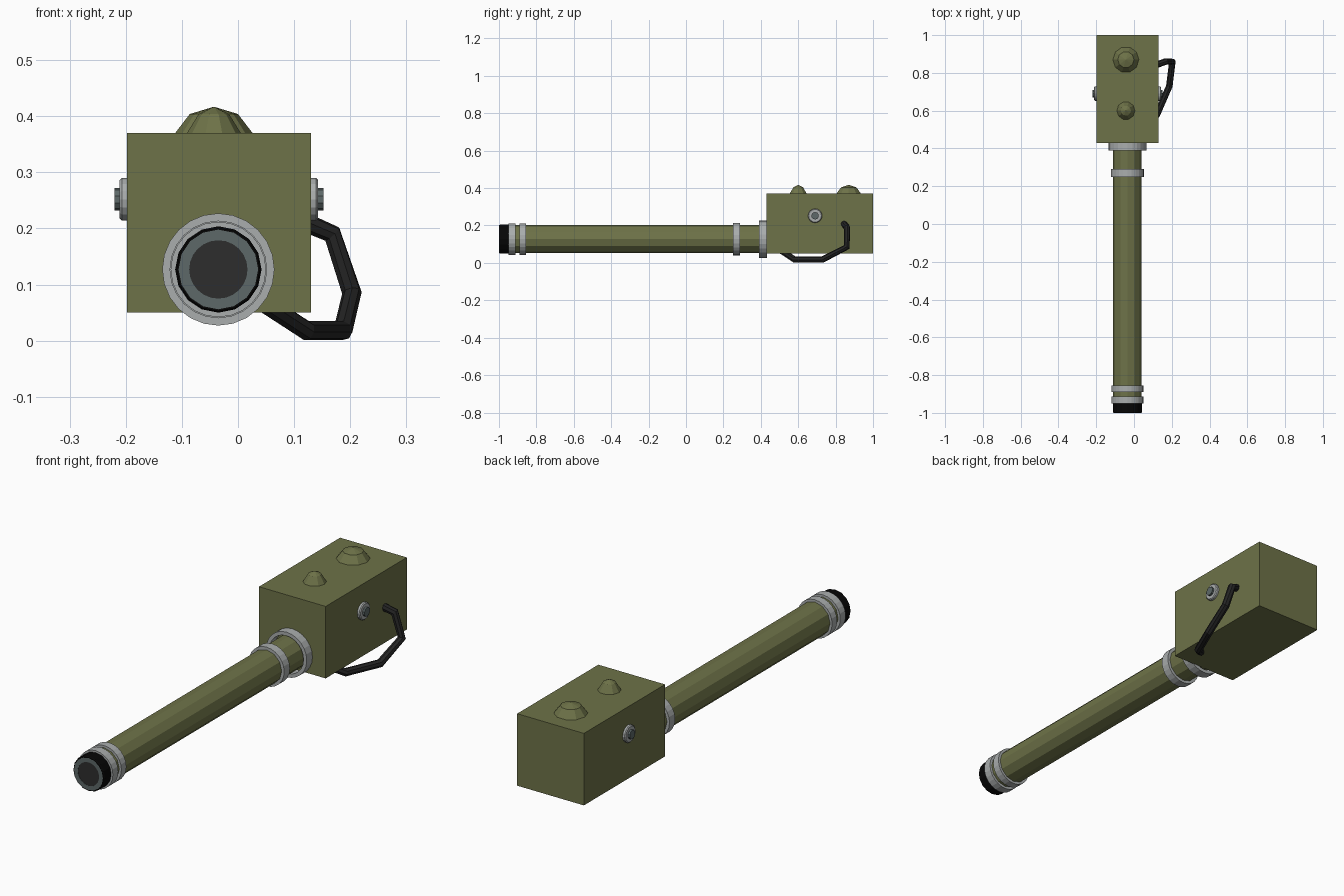
import bpy, bmesh, math
from mathutils import Matrix, Vector

if "Cube" in bpy.data.objects:
    bpy.data.objects.remove(bpy.data.objects["Cube"])


def material(name, rgb):
    m = bpy.data.materials.new(name)
    m.diffuse_color = (*rgb, 1)
    m.use_nodes = True
    m.node_tree.nodes["Principled BSDF"].inputs["Base Color"].default_value = m.diffuse_color
    return m


OLIVE = material("olive", (0.155, 0.17, 0.065))
SILVER = material("light_grey", (0.40, 0.42, 0.42))
STEEL = material("blue_grey", (0.11, 0.14, 0.14))
BLACK = material("black", (0.002, 0.002, 0.002))
RUBBER = material("dark_rubber", (0.018, 0.018, 0.018))
GLASS = material("dark_glass", (0.026, 0.026, 0.026))


def finish(name, bm, mat, smooth=False):
    bmesh.ops.recalc_face_normals(bm, faces=bm.faces)
    me = bpy.data.meshes.new(name)
    bm.to_mesh(me)
    bm.free()
    me.materials.append(mat)
    ob = bpy.data.objects.new(name, me)
    bpy.context.collection.objects.link(ob)
    for p in me.polygons:
        p.use_smooth = smooth
    return ob


def lathe(name, profile, sides, origin, axis, mat, closed=False):
    """Spin (radius, height) points about an axis through origin."""
    bm = bmesh.new()
    rot = Vector((0, 0, 1)).rotation_difference(Vector(axis)).to_matrix().to_4x4()
    rings = []
    for r, h in profile:
        if r == 0:
            rings.append([bm.verts.new((0, 0, h))] * sides)
        else:
            rings.append([bm.verts.new((r * math.cos(2 * math.pi * i / sides),
                                        r * math.sin(2 * math.pi * i / sides), h))
                          for i in range(sides)])
    pairs = list(zip(rings, rings[1:]))
    if closed:
        pairs.append((rings[-1], rings[0]))
    for a, b in pairs:
        for i in range(sides):
            j = (i + 1) % sides
            bm.faces.new(list(dict.fromkeys((a[i], a[j], b[j], b[i]))))
    bm.transform(Matrix.Translation(origin) @ rot)
    return finish(name, bm, mat)


# Housing box
bm = bmesh.new()
bmesh.ops.create_cube(bm, size=1)
bm.transform(Matrix.Translation((-0.034, 0.715, 0.21)) @ Matrix.Diagonal((0.328, 0.57, 0.32, 1)))
finish("housing", bm, OLIVE)

# Long tube and its rings, measured along y
AXIS = (-0.035, 0, 0.127)
ALONG = (0, 1, 0)
lathe("tube", [(0, -0.955), (0.075, -0.955), (0.075, 0.435), (0, 0.435)], 12, AXIS, ALONG, OLIVE)
for name, y0, y1, inner, outer in [("muzzle_ring_front", -0.95, -0.912, 0.072, 0.085),
                                   ("muzzle_ring_rear", -0.89, -0.855, 0.072, 0.085),
                                   ("tube_ring", 0.25, 0.29, 0.072, 0.087),
                                   ("housing_flange", 0.39, 0.432, 0.084, 0.1)]:
    lathe(name, [(inner, y0), (outer, y0), (outer, y1), (inner, y1)], 24, AXIS, ALONG, SILVER, True)

# Muzzle end: black cap, steel ring, dark lens
lathe("muzzle_cap", [(0, -0.95), (0.077, -0.95), (0.077, -0.995), (0.074, -1.0),
                     (0.071, -1.0), (0.071, -0.99), (0, -0.99)], 16, AXIS, ALONG, BLACK)
lathe("lens_ring", [(0, -0.99), (0.0725, -0.99), (0.0725, -1.0), (0.052, -1.0),
                    (0.052, -0.997), (0, -0.997)], 24, AXIS, ALONG, STEEL)
lathe("lens", [(0, -0.996), (0.052, -0.996), (0.052, -0.999), (0, -0.999)], 24, AXIS, ALONG, GLASS)

# Top knobs
for name, y, r0, r1 in [("top_knob_rear", 0.87, 0.069, 0.043), ("top_knob_front", 0.6, 0.048, 0.027)]:
    lathe(name, [(0, -0.005), (r0, 0), (r1, 0.034), (0, 0.047)], 10, (-0.043, y, 0.37), (0, 0, 1), OLIVE)

# Side bolts, mirrored on both flanks
for side, x, d in [("right", 0.13, 1), ("left", -0.198, -1)]:
    o = (x, 0.69, 0.252)
    lathe(side + "_bolt_washer", [(0, -0.003), (0.038, -0.003), (0.038, 0.009), (0.034, 0.013), (0, 0.013)],
          16, o, (d, 0, 0), SILVER)
    lathe(side + "_bolt_head", [(0, 0), (0.02, 0), (0.02, 0.022), (0, 0.022)], 10, o, (d, 0, 0), STEEL)

# Cable from the right flank round to the underside
path = [Vector(p) for p in [(0.11, 0.84, 0.215), (0.168, 0.86, 0.19), (0.203, 0.86, 0.085),
                            (0.187, 0.73, 0.018), (0.122, 0.58, 0.018), (0.05, 0.51, 0.065)]]
curve = bpy.data.curves.new("cable_path", 'CURVE')
curve.dimensions = '3D'
curve.bevel_depth = 0.0175
curve.bevel_resolution = 2
curve.use_fill_caps = True
spline = curve.splines.new('POLY')
spline.points.add(len(path) - 1)
for pt, p in zip(spline.points, path):
    pt.co = (*p, 1)
spline.use_smooth = False
curve.materials.append(RUBBER)
bpy.context.collection.objects.link(bpy.data.objects.new("cable", curve))
